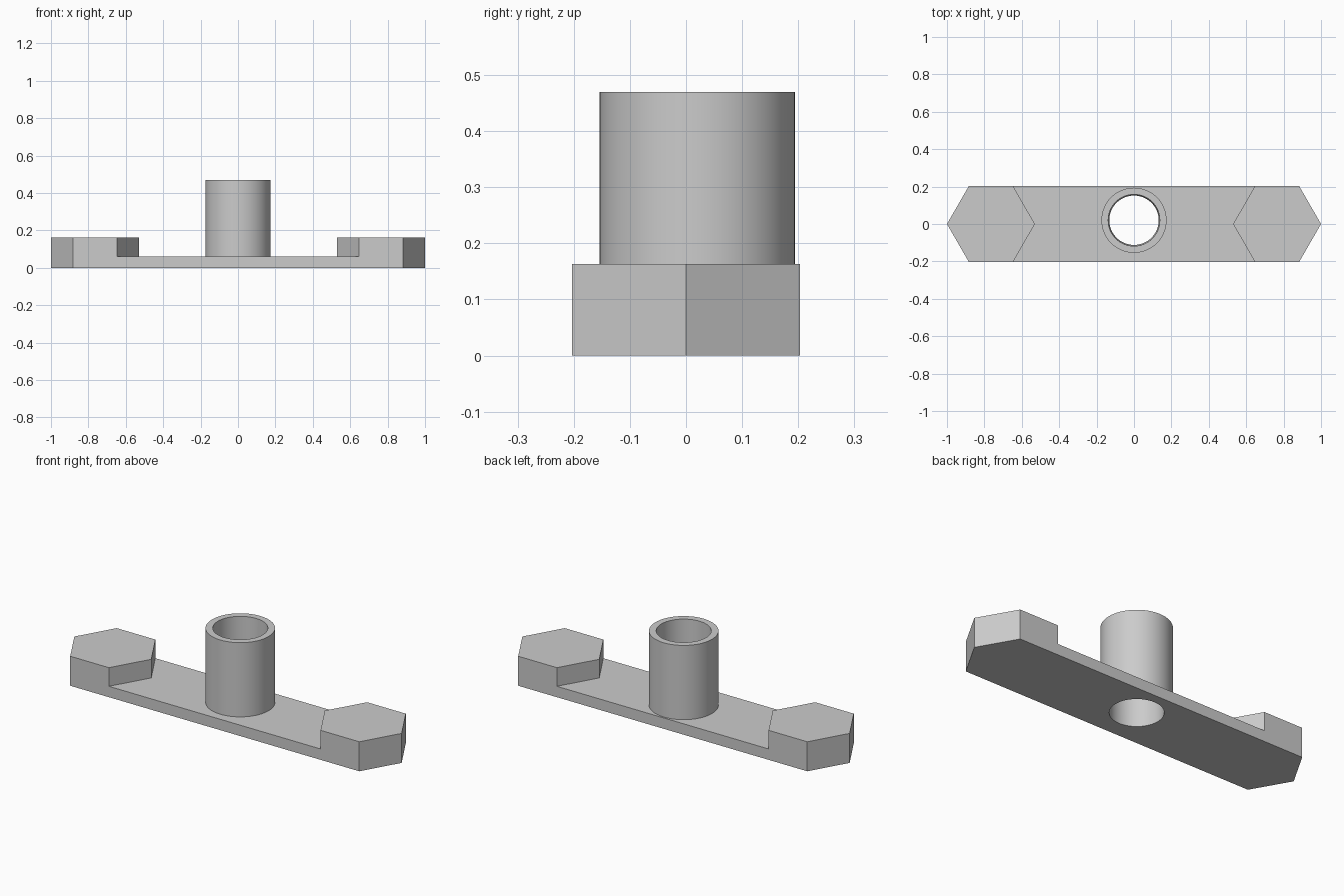
import bpy, bmesh, math

cube = bpy.data.objects.get("Cube")
if cube:
    bpy.data.objects.remove(cube, do_unlink=True)

grey = bpy.data.materials.new("plain grey")
grey.use_nodes = True
colour = (0.6, 0.6, 0.6, 1)
grey.diffuse_color = colour
grey.node_tree.nodes["Principled BSDF"].inputs["Base Color"].default_value = colour

HALF_W, PLATE_H, PAD_H, TUBE_H = 0.203, 0.06, 0.163, 0.47
TUBE_Y, OUTER_R, TOP_R, BOTTOM_R = 0.02, 0.174, 0.138, 0.132
SEGMENTS = 64


def finish(name, bm):
    bmesh.ops.recalc_face_normals(bm, faces=bm.faces)
    mesh = bpy.data.meshes.new(name)
    bm.to_mesh(mesh)
    bm.free()
    mesh.materials.append(grey)
    obj = bpy.data.objects.new(name, mesh)
    bpy.context.collection.objects.link(obj)
    return obj


def prism(name, outline, z0, z1):
    bm = bmesh.new()
    face = bm.faces.new([bm.verts.new((x, y, z0)) for x, y in outline])
    ext = bmesh.ops.extrude_face_region(bm, geom=[face], use_keep_orig=True)
    tops = [v for v in ext["geom"] if isinstance(v, bmesh.types.BMVert)]
    bmesh.ops.translate(bm, verts=tops, vec=(0, 0, z1 - z0))
    return finish(name, bm)


def hexagon(left, right, slant=0.117):
    return [(left, 0), (left + slant, -HALF_W), (right - slant, -HALF_W),
            (right, 0), (right - slant, HALF_W), (left + slant, HALF_W)]


def lathe(name, profile):
    # Closed radius/height profile revolved around the tube axis
    bm = bmesh.new()
    rings = []
    for i in range(SEGMENTS):
        a = math.tau * i / SEGMENTS
        rings.append([bm.verts.new((r * math.cos(a), TUBE_Y + r * math.sin(a), z))
                      for r, z in profile])
    n = len(profile)
    for i, ring in enumerate(rings):
        nxt = rings[(i + 1) % SEGMENTS]
        for j in range(n):
            k = (j + 1) % n
            bm.faces.new((ring[j], nxt[j], nxt[k], ring[k]))
    return finish(name, bm)


def smooth(obj):
    bpy.ops.object.select_all(action="DESELECT")
    obj.select_set(True)
    bpy.context.view_layer.objects.active = obj
    bpy.ops.object.shade_smooth_by_angle(angle=math.radians(30))


# Base plate with pointed ends, pierced below the tube
plate = prism("base_plate", hexagon(-1, 1), 0, PLATE_H)
bm = bmesh.new()
bmesh.ops.create_cone(bm, cap_ends=True, segments=SEGMENTS, radius1=0.15,
                      radius2=0.15, depth=0.5)
bmesh.ops.translate(bm, verts=bm.verts, vec=(0, TUBE_Y, 0))
cutter = finish("hole_cutter", bm)
cutter.hide_render = True
cutter.hide_set(True)
cut = plate.modifiers.new("hole", "BOOLEAN")
cut.object = cutter
cut.operation = "DIFFERENCE"
cut.solver = "EXACT"
bpy.context.view_layer.objects.active = plate
bpy.ops.object.modifier_apply(modifier=cut.name)
bpy.data.objects.remove(cutter, do_unlink=True)

# Raised hexagonal pads at both ends
prism("left_pad", hexagon(0.53, 1), PLATE_H, PAD_H)
prism("right_pad", hexagon(-1, -0.53), PLATE_H, PAD_H)

# Upright tube, its bore narrowing slightly towards the bottom
tube = lathe("tube", [(BOTTOM_R, 0), (0.151, 0), (0.151, PLATE_H), (OUTER_R, PLATE_H),
                      (OUTER_R, TUBE_H), (TOP_R, TUBE_H)])
smooth(tube)
